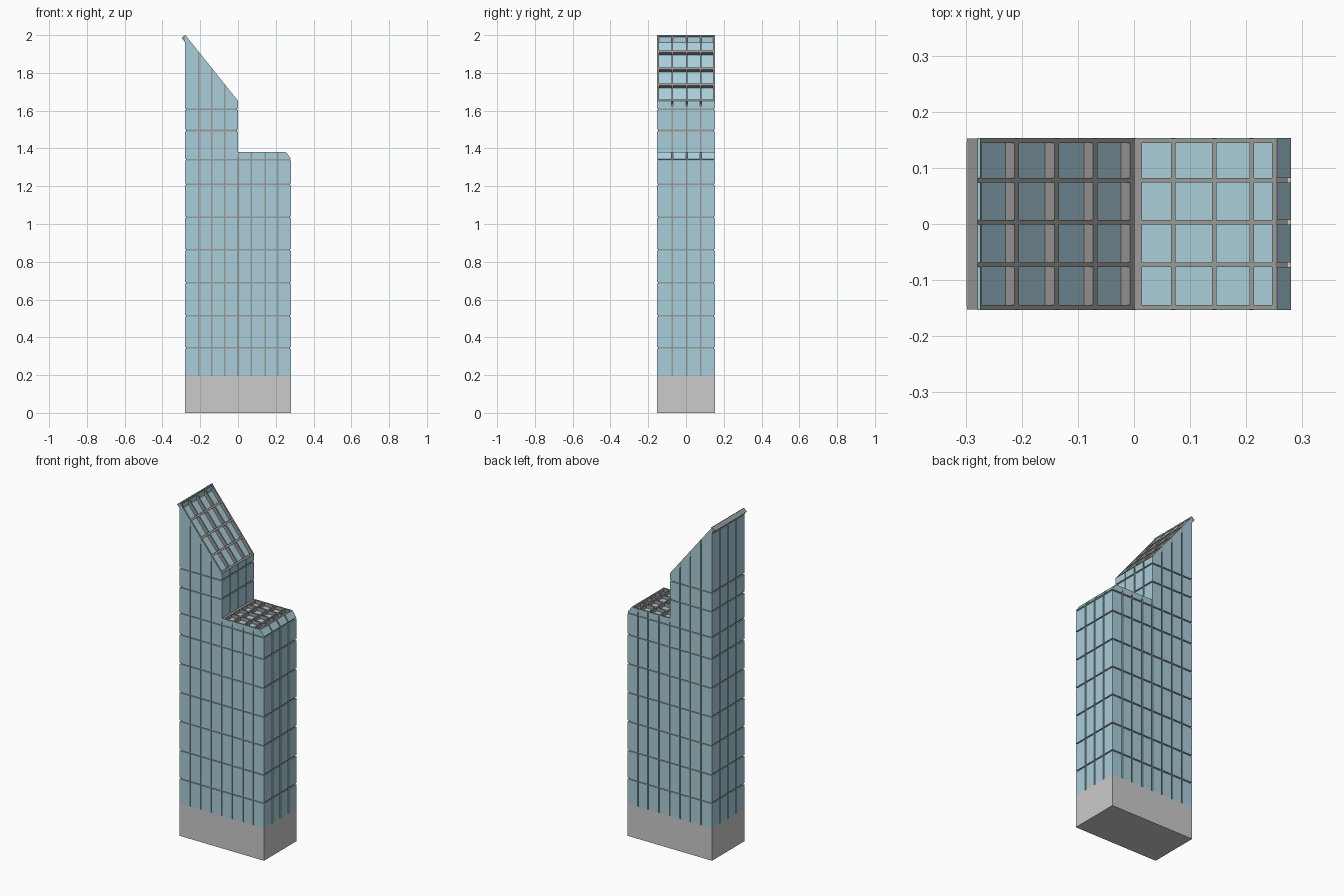
import bpy, bmesh
from mathutils import Vector

if "Cube" in bpy.data.objects:
    bpy.data.objects.remove(bpy.data.objects["Cube"])

X, Y, BASE = 0.28, 0.153, 0.195
BAR, SKIN, RECESS = 0.008, 0.006, 0.02
XS = [-0.209, -0.138, -0.069, 0, 0.07, 0.143, 0.21]
YS = [-0.073, 0.003, 0.078]
ZS = [0.345, 0.515, 0.69, 0.863, 1.036, 1.21, 1.34, 1.495, 1.608]


def material(name, color):
    m = bpy.data.materials.new(name)
    m.diffuse_color = color
    m.use_nodes = True
    m.node_tree.nodes["Principled BSDF"].inputs["Base Color"].default_value = m.diffuse_color
    return m


GLASS = material("blue_glass", (0.4, 0.62, 0.7, 1))
FRAME = material("frame_grey", (0.33, 0.325, 0.32, 1))


def finish(bm, name, mat):
    bmesh.ops.recalc_face_normals(bm, faces=bm.faces[:])
    mesh = bpy.data.meshes.new(name)
    bm.to_mesh(mesh)
    bm.free()
    if mat:
        mesh.materials.append(mat)
    bpy.context.collection.objects.link(bpy.data.objects.new(name, mesh))


def sheet(name, pts, inward, cuts, mat, bars=False):
    """Polygon split by (axis, position, width) strips, keeping panels or bars, then thickened."""
    bm = bmesh.new()
    bm.faces.new([bm.verts.new(p) for p in pts])
    for axis, pos, width in cuts:
        normal = Vector((0, 0, 0))
        normal[axis] = 1
        for side in (-0.5, 0.5):
            bmesh.ops.bisect_plane(bm, geom=bm.verts[:] + bm.edges[:] + bm.faces[:],
                                   plane_co=normal * (pos + side * width), plane_no=normal, dist=1e-5)

    def in_strip(face):
        c = face.calc_center_median()
        return any(abs(c[a] - p) < w / 2 for a, p, w in cuts)

    bmesh.ops.delete(bm, geom=[f for f in bm.faces if in_strip(f) != bars], context='FACES')
    out = bmesh.ops.extrude_face_region(bm, geom=bm.faces[:])
    moved = [v for v in out["geom"] if isinstance(v, bmesh.types.BMVert)]
    bmesh.ops.translate(bm, vec=Vector(inward), verts=moved)
    finish(bm, name, mat)


def prism(name, profile, half_depth, mat=None):
    """Front (x, z) profile extruded through y."""
    pts = [(x, -half_depth, z) for x, z in profile]
    sheet(name, pts, (0, 2 * half_depth, 0), [], mat)


def strip_quad(a, b, half=Y):
    """Quad running across y between two (x, z) points."""
    return [(a[0], -half, a[1]), (b[0], -half, b[1]), (b[0], half, b[1]), (a[0], half, a[1])]


# Solid base and the recessed grey cores seen in the grooves
prism("base", [(-X, 0), (X, 0), (X, BASE), (-X, BASE)], Y)
c = X - SKIN
prism("tall_core", [(-c, BASE), (-SKIN, BASE), (-SKIN, 1.625), (-c, 1.96)], Y - SKIN, FRAME)
prism("low_core", [(-SKIN, BASE), (c, BASE), (c, 1.343), (0.252, 1.358), (-SKIN, 1.358)], Y - SKIN, FRAME)

# Glass panels on the front and back
tall = [(-X, BASE), (0, BASE), (0, 1.65), (-X, 2.0)]
low = [(0, BASE), (X, BASE), (X, 1.345), (0.255, 1.38), (0, 1.38)]
grid_x = [(0, x, BAR) for x in XS]
grid_y = [(1, y, BAR) for y in YS]
grid_z = [(2, z, BAR) for z in ZS]
for side, s in (("front", -1), ("back", 1)):
    for part, profile in (("tall", tall), ("low", low)):
        sheet(f"{side}_{part}_glass", [(x, s * Y, z) for x, z in profile],
              (0, -s * SKIN, 0), grid_x + grid_z, GLASS)

# Glass panels on the ends, the step wall and the chamfer
for name, a, b, inward in (
        ("left_glass", (-X, BASE), (-X, 2.0), (SKIN, 0, 0)),
        ("right_glass", (X, BASE), (X, 1.345), (-SKIN, 0, 0)),
        ("step_glass", (0, 1.355), (0, 1.65), (-SKIN, 0, 0)),
        ("chamfer_glass", (X, 1.345), (0.255, 1.38), (-0.005, 0, -0.004))):
    sheet(name, strip_quad(a, b), inward, grid_y + grid_z, GLASS)

# Roofs: raised bars over sunken glass
edge_y = [(1, -Y, 0.018), (1, Y, 0.018)]
slope_n = Vector((0.35, 0, 0.28)).normalized()
flat_n = Vector((0, 0, 1))
for name, a, b, n, ends in (
        ("slope_roof", (-X, 2.0), (0, 1.65), slope_n, [(0, -X, 0.016), (0, 0, 0.014)]),
        ("flat_roof", (0, 1.38), (0.255, 1.38), flat_n, [(0, 0, 0.028), (0, 0.255, 0.018)])):
    bars = [(0, x, BAR) for x in XS if a[0] < x < b[0]]
    lift = n * 0.001
    frame = [Vector(p) + lift for p in strip_quad(a, b, Y - 0.0005)]
    sheet(name + "_bars", frame, n * -(RECESS + 0.003), bars + ends + grid_y + edge_y, FRAME, bars=True)
    pane = [Vector(p) - n * RECESS for p in strip_quad(a, b, Y - SKIN)]
    sheet(name + "_glass", pane, n * -0.004, [], GLASS)
